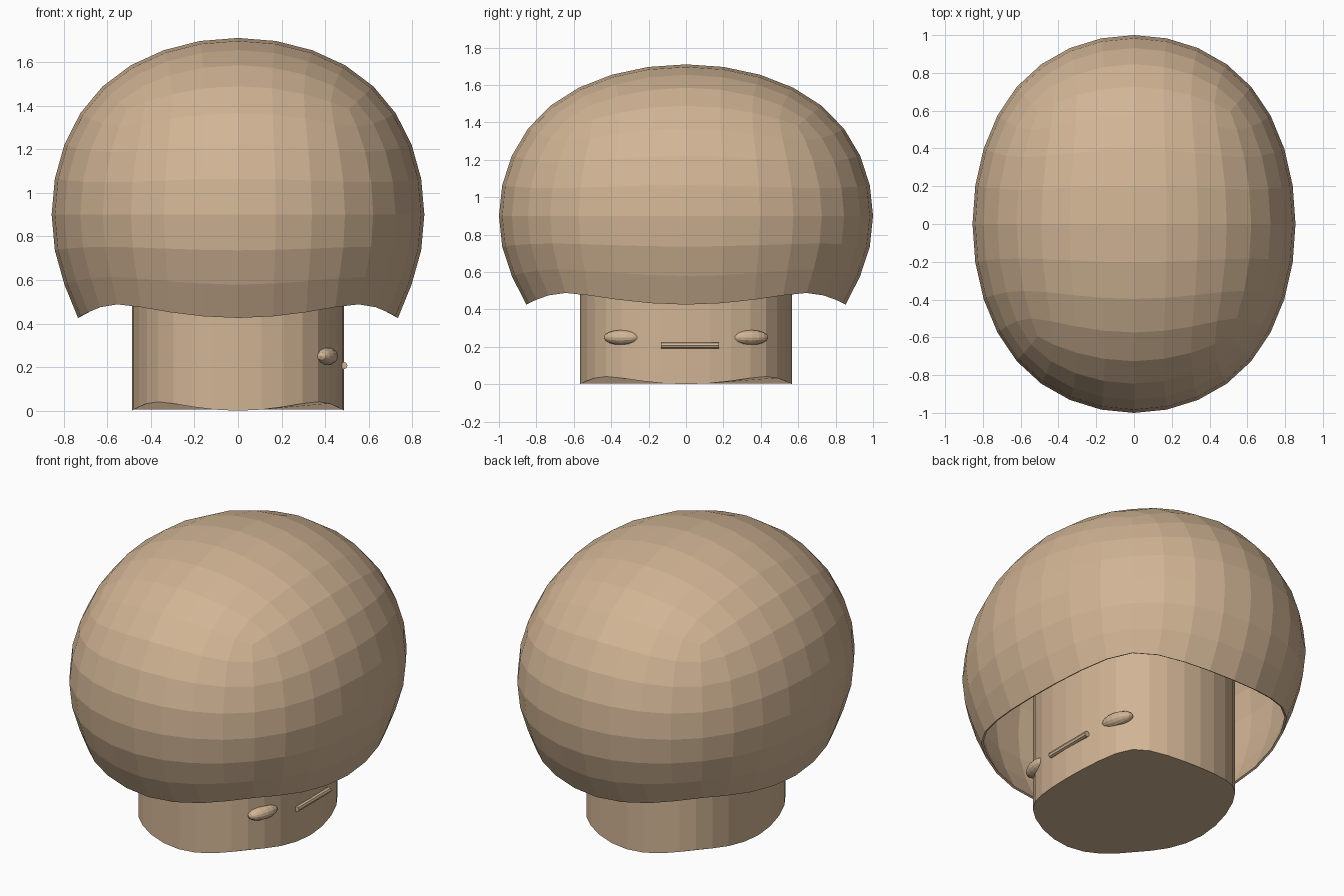
import bpy, bmesh
from mathutils import Vector, Matrix

old = bpy.data.objects.get("Cube")
if old:
    bpy.data.objects.remove(old, do_unlink=True)

tan = bpy.data.materials.new("warm_tan")
tan.use_nodes = True
tan.diffuse_color = (0.64, 0.46, 0.30, 1)
tan.node_tree.nodes["Principled BSDF"].inputs["Base Color"].default_value = tan.diffuse_color


def add_object(name, bm):
    mesh = bpy.data.meshes.new(name)
    bm.to_mesh(mesh)
    bm.free()
    mesh.materials.append(tan)
    obj = bpy.data.objects.new(name, mesh)
    bpy.context.scene.collection.objects.link(obj)
    return obj


def apply_modifier(obj, kind, **settings):
    mod = obj.modifiers.new(kind, kind)
    for key, value in settings.items():
        setattr(mod, key, value)
    graph = bpy.context.evaluated_depsgraph_get()
    mesh = bpy.data.meshes.new_from_object(obj.evaluated_get(graph))
    obj.modifiers.clear()
    obj.data = mesh


# Cap: rounded cube, opened underneath, scaled to an oval dome
bm = bmesh.new()
bmesh.ops.create_cube(bm, size=2)
cap = add_object("cap", bm)
apply_modifier(cap, "SUBSURF", levels=3, render_levels=3)
bm = bmesh.new()
bm.from_mesh(cap.data)
top = max(v.co.z for v in bm.verts)
bmesh.ops.scale(bm, vec=Vector((1, 1, 1)) / top, verts=bm.verts)
under = [f for f in bm.faces if f.calc_center_median().z < -0.515]
bmesh.ops.delete(bm, geom=under, context="FACES")
bmesh.ops.scale(bm, vec=(0.855, 1.0, 0.81), verts=bm.verts)

# Flare the rim a little and remember its outline for the stem
rim = [e for e in bm.edges if e.is_boundary]
rim_verts = list({v for e in rim for v in e.verts})
bmesh.ops.scale(bm, vec=(1.015, 1.01, 1.02), verts=rim_verts)
bmesh.ops.translate(bm, vec=(0, 0, 0.9), verts=bm.verts)
outline = [v.co.copy() for v in rim_verts]
outline.sort(key=lambda p: Vector((1, 0)).angle_signed(p.xy))
bm.to_mesh(cap.data)
bm.free()
apply_modifier(cap, "SOLIDIFY", thickness=0.012, offset=-1)
for poly in cap.data.polygons:
    poly.use_smooth = False

# Stem: the rim outline made smaller and extruded up into the cap
bm = bmesh.new()
low = min(p.z for p in outline)
ring = [bm.verts.new((p.x * 0.663, p.y * 0.663, (p.z - low) * 0.663)) for p in outline]
base = bm.faces.new(ring)
grown = bmesh.ops.extrude_face_region(bm, geom=[base], use_keep_orig=True)
raised = [g for g in grown["geom"] if isinstance(g, bmesh.types.BMVert)]
bmesh.ops.translate(bm, vec=(0, 0, 0.9), verts=raised)
bmesh.ops.recalc_face_normals(bm, faces=bm.faces)
add_object("stem", bm)

# Eyes: flattened ovals following the stem wall
for side, name in ((-1, "right_eye"), (1, "left_eye")):
    bm = bmesh.new()
    bmesh.ops.create_uvsphere(bm, u_segments=16, v_segments=8, radius=1)
    bmesh.ops.rotate(bm, matrix=Matrix.Rotation(1.5708, 3, "X"), verts=bm.verts)
    bmesh.ops.scale(bm, vec=(0.05, 0.1, 0.041), verts=bm.verts)
    bmesh.ops.rotate(bm, matrix=Matrix.Rotation(side * 0.25, 3, "Z"), verts=bm.verts)
    bmesh.ops.translate(bm, vec=(0.405, side * 0.342, 0.25), verts=bm.verts)
    add_object(name, bm)

# Mouth: a thin bar across the face
bm = bmesh.new()
bmesh.ops.create_cone(bm, cap_ends=True, segments=8, radius1=0.017, radius2=0.017, depth=0.31)
bmesh.ops.rotate(bm, matrix=Matrix.Rotation(1.5708, 3, "X"), verts=bm.verts)
bmesh.ops.translate(bm, vec=(0.485, 0.022, 0.207), verts=bm.verts)
add_object("mouth", bm)
